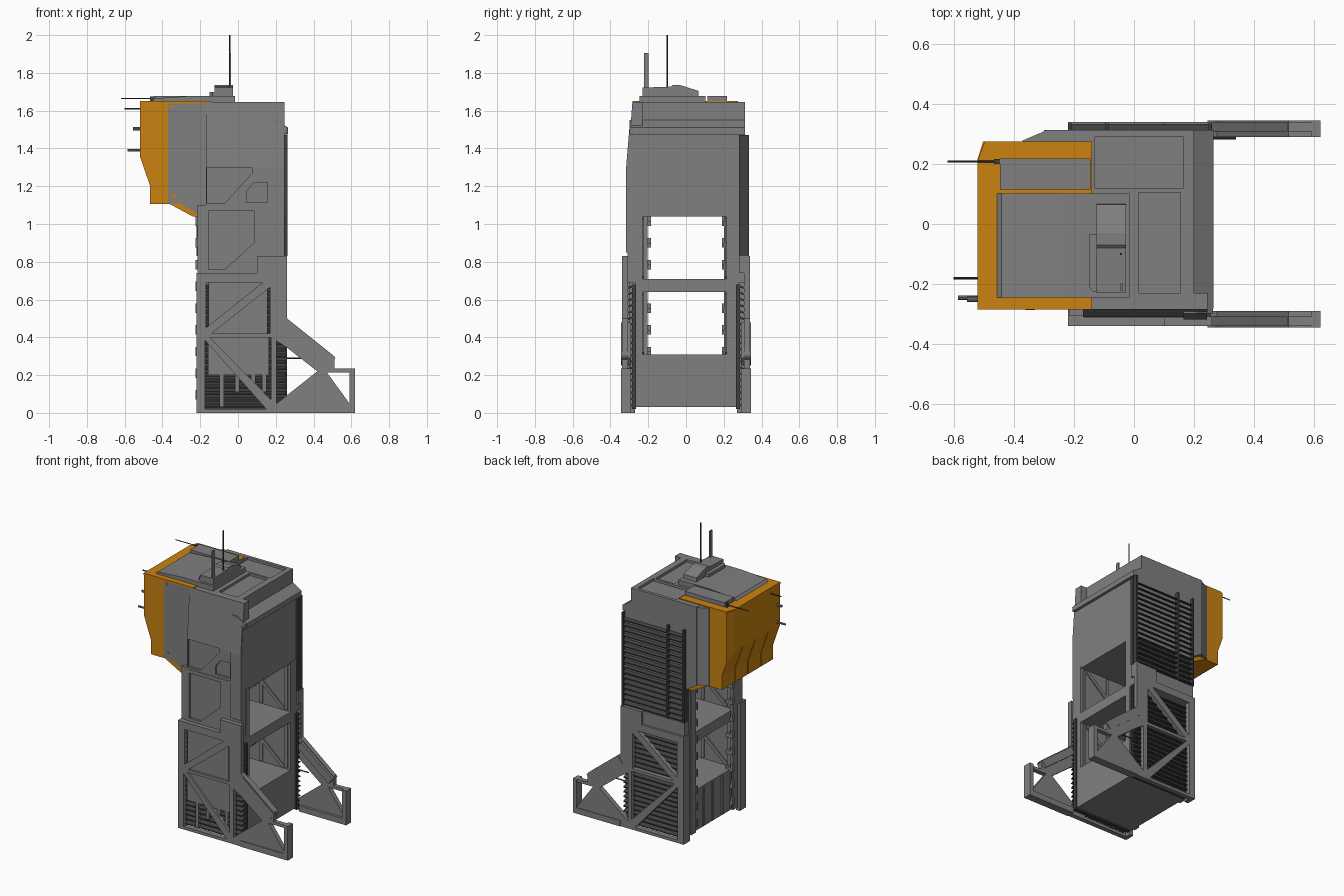
import bpy, bmesh, math
from mathutils import Vector

if "Cube" in bpy.data.objects:
    bpy.data.objects.remove(bpy.data.objects["Cube"])


def material(name, rgb):
    m = bpy.data.materials.new(name)
    m.use_nodes = True
    m.diffuse_color = (*rgb, 1)
    m.node_tree.nodes["Principled BSDF"].inputs["Base Color"].default_value = (*rgb, 1)
    return m


GREY = material("mid grey", (0.215, 0.215, 0.215))
DARK = material("dark grey", (0.05, 0.05, 0.05))
ORANGE = material("orange", (0.59, 0.225, 0.005))


def prisms(name, polys, axis, a, b, mat=GREY):
    """Extrude each outline along an axis from a to b, all in one object."""
    place = {"x": lambda p, d: (d, p[0], p[1]),
             "y": lambda p, d: (p[0], d, p[1]),
             "z": lambda p, d: (p[0], p[1], d)}[axis]
    bm = bmesh.new()
    for pts in polys:
        low = [bm.verts.new(place(p, a)) for p in pts]
        top = [bm.verts.new(place(p, b)) for p in pts]
        bm.faces.new(low)
        bm.faces.new(top)
        for i in range(len(pts)):
            j = (i + 1) % len(pts)
            bm.faces.new((low[i], low[j], top[j], top[i]))
    bmesh.ops.recalc_face_normals(bm, faces=bm.faces)
    mesh = bpy.data.meshes.new(name)
    bm.to_mesh(mesh)
    bm.free()
    mesh.materials.append(mat)
    ob = bpy.data.objects.new(name, mesh)
    bpy.context.collection.objects.link(ob)
    return ob


def prism(name, pts, axis, a, b, mat=GREY):
    return prisms(name, [pts], axis, a, b, mat)


def rect(a, b, c, d):
    return [(a, c), (b, c), (b, d), (a, d)]


def box(name, x, y, z, mat=GREY):
    return prism(name, rect(*x, *y), "z", *z, mat)


def cut(ob, cutter):
    """Subtract the cutter, bake the result and drop the cutter."""
    cutter.hide_render = True
    mod = ob.modifiers.new("cut", "BOOLEAN")
    mod.operation, mod.solver, mod.object = "DIFFERENCE", "EXACT", cutter
    graph = bpy.context.evaluated_depsgraph_get()
    mesh = bpy.data.meshes.new_from_object(ob.evaluated_get(graph))
    ob.modifiers.clear()
    ob.data = mesh
    bpy.data.objects.remove(cutter)


def beam(name, p, q, width, y0, y1, mat=GREY):
    """Flat bar between two points in the x-z plane."""
    p, q = Vector(p), Vector(q)
    n = (q - p).orthogonal().normalized() * width / 2
    return prism(name, [p + n, q + n, q - n, p - n], "y", y0, y1, mat)


def rod(name, start, end, radius, mat=DARK):
    s, e = Vector(start), Vector(end)
    bpy.ops.mesh.primitive_cylinder_add(vertices=8, radius=radius, depth=(e - s).length,
                                        location=(s + e) / 2)
    ob = bpy.context.object
    ob.rotation_euler = (e - s).to_track_quat("Z", "Y").to_euler()
    ob.name = name
    ob.data.materials.append(mat)


def louvre(name, x, z, back, out, pitch):
    """Dark backing plate with wedge slats that slope outward and down."""
    box(name + "_backing", x, sorted((back, back + (out - back) * 0.4)), z, DARK)
    base = back + (out - back) * 0.3
    count = int((z[1] - z[0]) / pitch)
    slats = []
    for i in range(count):
        s = z[0] + i * pitch
        slats.append([(base, s + pitch * 0.9), (out, s + pitch * 0.45),
                      (out, s + pitch * 0.25), (base, s + pitch * 0.5)])
    prisms(name + "_slats", slats, "x", x[0] + 0.006, x[1] - 0.006, DARK)


# Side frames with truss openings and outrigger feet
outline = [(-.22, 0), (.62, 0), (.62, .235), (.51, .235), (.51, .3), (.26, .5),
           (.26, .83), (.1, .83), (.1, .74), (-.22, .74)]
holes = [[(-.17, .45), (.13, .69), (-.17, .69)], [(-.14, .42), (.17, .42), (.17, .665)],
         [(-.15, .4), (.175, .4), (.175, .07)], [(-.175, .385), (-.175, .02), (.15, .02)],
         [(.205, .38), (.26, .345), (.42, .22), (.205, .05)],
         [(.47, .215), (.59, .215), (.59, .05)]]
for side, label in ((-1, "front"), (1, "back")):
    y = sorted((side * .308, side * .34))
    frame = prism(label + "_side_frame", outline, "y", *y)
    cut(frame, prisms("cutter", holes, "y", -.4 * 1, .4))
    foot = sorted((side * .29, side * .345))
    box(label + "_foot", (.59, .62), foot, (0, .235))
    box(label + "_foot_rail", (.26, .59), foot, (0, .04))
    beam(label + "_leg_strut", (.26, .46), (.5, .27), .05, *foot)
    louvre(label + "_lower_louvre", (-.19, .26), (.02, .68), side * .265, side * .318, .033)
    box(label + "_frame_cap", (-.2, .25), sorted((side * .27, side * .325)), (.69, .74))
    box(label + "_corner_post", (-.22, -.19), sorted((side * .27, side * .31)), (0, .74))
rod("service_rod", (.2, .285, .29), (.34, .285, .29), .004)

# Cover plates behind the front frame, with prongs along the bottom edge
box("front_upper_cover", (-.155, .155), (-.326, -.3), (.41, .69))
box("front_lower_cover", (-.16, .165), (-.326, -.3), (.2, .4))
for x in (-.085, -.005, .08, .14):
    box("cover_prong", (x - .012, x + .012), (-.326, -.3), (.11, .2))
box("cover_post", (-.097, -.073), (-.326, -.3), (.03, .12))

# Base box, floors and inner walls around the open bays
box("base_box", (-.2, .25), (-.265, .275), (.03, .31))
for i in range(5):
    y = -.2 + i * .1
    box("base_rib", (-.208, -.2), (y - .008, y + .008), (.04, .3))
box("middle_floor", (-.2, .25), (-.265, .275), (.64, .71))
box("front_inner_wall", (-.2, .25), (-.27, -.23), (.03, 1.05))
box("back_inner_wall", (-.2, .25), (.215, .28), (.03, 1.05))
box("back_upper_wall", (-.21, .245), (.23, .3), (.74, 1.05))
for low, high in ((.32, .63), (.72, 1.03)):
    for y0, y1 in ((-.23, -.222), (.207, .215)):
        beam("inner_brace", (-.15, low), (.2, high), .025, y0, y1)
        beam("inner_brace", (.2, low), (-.15, high), .025, y0, y1)
        for x in (-.17, .03, .22):
            box("inner_post", (x - .01, x + .01), (y0, y1), (low, high))

# Rack columns and brackets on the open side
for y0, y1, t0, t1 in ((-.25, -.205, -.205, -.185), (.2, .25, .19, .2)):
    box("rack_column", (-.215, -.19), (y0, y1), (.03, 1.05))
    for i in range(9):
        z = .07 + i * .115
        box("rack_bracket", (-.225, -.17), (t0, t1), (z, z + .025))
        box("rack_hook", (-.225, -.21), (t0, t1), (z, z + .05))

# Front skin of the upper tower, with recessed panels
skin = prism("front_upper_skin", [(-.284, 1.645), (-.31, 1.3), (-.31, .74), (-.23, .74),
                                  (-.23, 1.645)], "x", -.17, .245)
panels = [[(-.165, 1.3), (.075, 1.3), (.075, 1.27), (-.07, 1.11), (-.165, 1.11)],
          [(.045, 1.115), (.155, 1.115), (.155, 1.22), (.085, 1.22), (.045, 1.17)],
          [(-.155, 1.07), (.085, 1.07), (.085, .9), (-.07, .76), (-.155, .76)]]
cut(skin, prisms("cutter", panels, "y", -.4, -.296))
box("front_skin_edge", (-.215, -.17), (-.306, -.23), (.74, 1.1))
box("front_seam_ledge", (-.165, .165), (-.313, -.3), (1.085, 1.096))
prism("front_corner_column", [(-.298, 1.53), (-.317, 1.3), (-.317, .85), (-.25, .85),
                              (-.25, 1.53)], "x", .165, .243)

# Head of the tower with a shoulder above the end panel
head = prism("head", [(-.3, 1.105), (-.21, 1.05), (-.21, 1.04), (.245, 1.04), (.245, 1.475),
                      (.265, 1.475), (.265, 1.51), (.2, 1.55), (.2, 1.645), (-.3, 1.645)],
             "y", -.281, .312)
cut(head, prisms("cutter", [rect(-.13, .165, .12, .29), rect(.015, .155, -.255, .105)],
                 "z", 1.628, 1.7))
prism("head_side", [(-.37, -.282), (-.29, -.282), (-.29, .312), (-.37, .278)], "z", 1.108, 1.642)
prism("head_front_shoulder", [(.165, 1.53), (.258, 1.475), (.262, 1.51), (.2, 1.55),
                              (.165, 1.55)], "y", -.298, -.27)

# Back upper louvre
louvre("back_upper_louvre", (-.215, .262), (.83, 1.47), .28, .333, .036)
for x in (-.213, -.09, .252):
    box("louvre_divider", (x - .006, x + .006), (.29, .334), (.83, 1.47), DARK)
box("louvre_sill", (-.215, .26), (.28, .325), (.74, .83))

# Orange overhanging pod with seams and a clipped corner
pod = prism("orange_pod", [(-.52, 1.645), (-.52, 1.36), (-.465, 1.2), (-.465, 1.105),
                           (-.36, 1.105), (-.24, 1.04), (-.205, 1.04), (-.205, 1.12),
                           (-.36, 1.12), (-.36, 1.645)], "y", -.28, .274, ORANGE)
cut(pod, prism("cutter", [(-.5, .28), (-.525, .2), (-.6, .2), (-.6, .3), (-.5, .3)],
               "z", 1, 1.7, ORANGE))
seam = [(-.53, 1.36), (-.512, 1.36), (-.457, 1.2), (-.457, 1.1), (-.53, 1.1)]
for y in (-.15, -.01, .13):
    cut(pod, prism("cutter", seam, "y", y - .004, y + .004, ORANGE))
prism("orange_roof", [(-.52, -.284), (-.14, -.284), (-.14, .274), (-.497, .274), (-.52, .21)],
      "z", 1.638, 1.65, ORANGE)
for x, z in ((-.34, 1.15), (-.35, 1.62)):
    rod("orange_bolt", (x, -.28, z), (x, -.286, z), .01, ORANGE)

# Roof equipment
prism("roof_plate", [(-.46, 1.645), (-.44, 1.665), (-.25, 1.678), (-.015, 1.678), (-.015, 1.64),
                     (-.46, 1.64)], "y", -.245, .102)
box("roof_side_box", (-.445, -.145), (.115, .218), (1.64, 1.678))
prism("roof_housing", [(-.23, 1.67), (-.23, 1.722), (-.08, 1.727), (-.07, 1.735), (-.03, 1.735),
                       (.065, 1.705), (.068, 1.67)], "x", -.125, -.027)
prism("roof_step", [(-.15, -.21), (-.135, -.225), (-.12, -.225), (-.12, -.035), (-.15, -.035)],
      "z", 1.67, 1.7)
rod("tall_antenna", (-.043, -.1, 1.7), (-.043, -.1, 2), .004)
box("flat_antenna", (-.045, -.037), (-.222, -.198), (1.7, 1.905))

# Side rods on the pod
rod("side_antenna", (-.44, .208, 1.665), (-.62, .208, 1.665), .003)
box("antenna_mount", (-.465, -.445), (.2, .216), (1.65, 1.675), DARK)
rod("upper_side_rod", (-.5, -.18, 1.61), (-.6, -.18, 1.61), .004)
rod("middle_side_rod", (-.5, -.25, 1.505), (-.555, -.25, 1.505), .009, GREY)
rod("lower_side_rod", (-.49, -.245, 1.39), (-.585, -.245, 1.39), .007, GREY)
